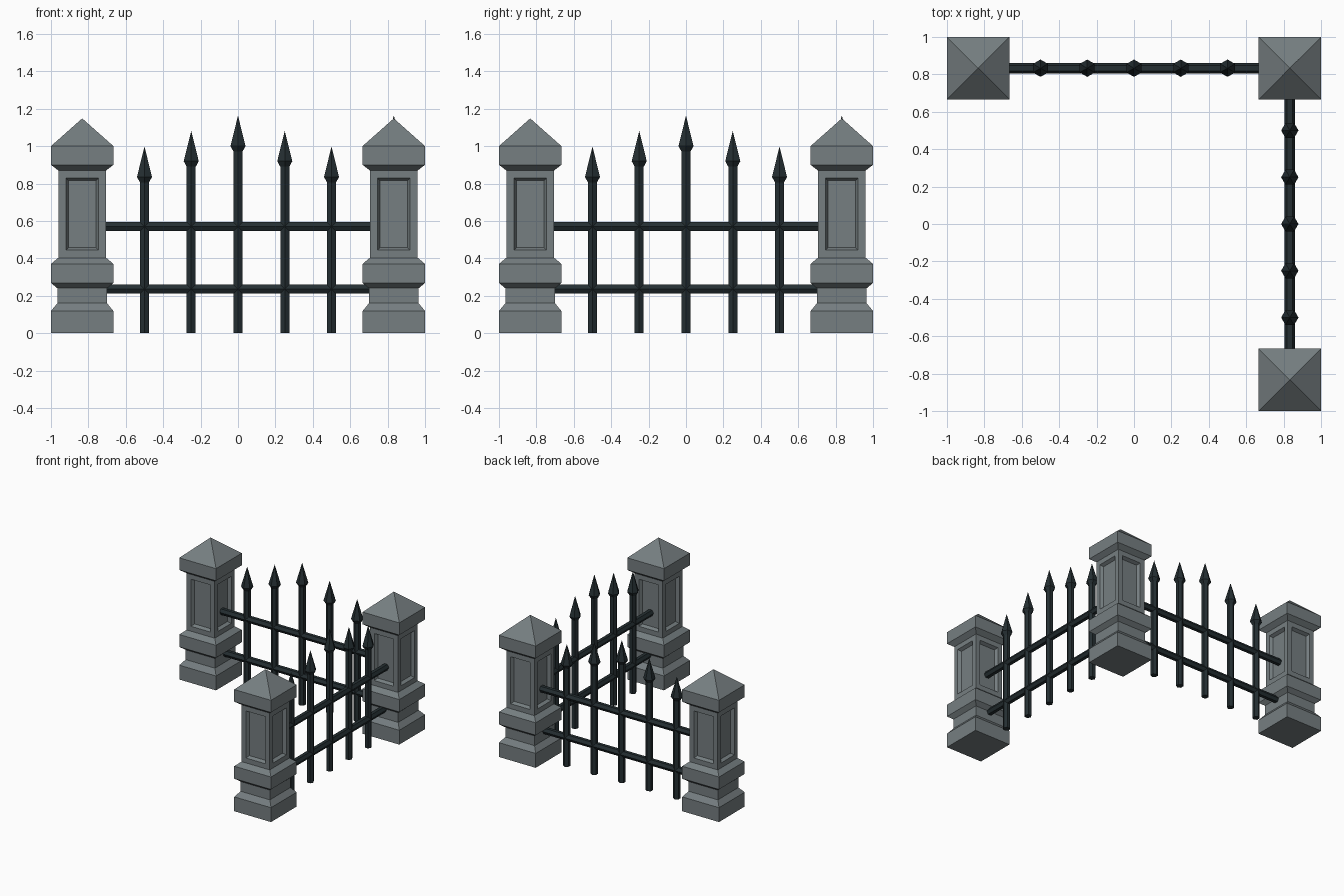
import bpy, bmesh, math
from mathutils import Matrix, Vector

if "Cube" in bpy.data.objects:
    bpy.data.objects.remove(bpy.data.objects["Cube"])


def material(name, color):
    m = bpy.data.materials.new(name)
    m.diffuse_color = (*color, 1)
    m.use_nodes = True
    m.node_tree.nodes["Principled BSDF"].inputs["Base Color"].default_value = m.diffuse_color
    return m


stone = material("stone", (0.18, 0.21, 0.22))
iron = material("iron", (0.018, 0.028, 0.032))
C = 0.833      # post centre offset
R = 0.0278     # bar radius


def lathe(bm, profile, sides, phase, matrix):
    """Stack polygon rings from (radius, z) points; radius 0 makes a tip.
    Returns the side faces grouped by profile band."""
    rings, bands = [], []
    for r, z in profile:
        n = sides if r else 1
        rings.append([bm.verts.new(matrix @ Vector((
            r * math.cos(phase + math.tau * i / sides),
            r * math.sin(phase + math.tau * i / sides), z))) for i in range(n)])
    for a, b in zip(rings, rings[1:]):
        band = []
        for i in range(sides):
            j = (i + 1) % sides
            top = [b[j], b[i]] if len(b) > 1 else [b[0]]
            band.append(bm.faces.new([a[i], a[j]] + top))
        bands.append(band)
    bm.faces.new(rings[0][::-1])
    if len(rings[-1]) > 1:
        bm.faces.new(rings[-1])
    return bands


def finish(bm, name, mat, matrix):
    bmesh.ops.recalc_face_normals(bm, faces=bm.faces)
    mesh = bpy.data.meshes.new(name)
    bm.to_mesh(mesh)
    bm.free()
    mesh.materials.append(mat)
    ob = bpy.data.objects.new(name, mesh)
    ob.matrix_world = matrix
    bpy.context.collection.objects.link(ob)


# stone posts: moulded square column with a recessed panel on each shaft face
POST = [(0.167, 0), (0.167, 0.118), (0.133, 0.16), (0.133, 0.24),
        (0.167, 0.268), (0.167, 0.37), (0.128, 0.403), (0.128, 0.87),
        (0.167, 0.9), (0.167, 1.0), (0, 1.148)]
for name, x, y in (("left_post", -C, C), ("corner_post", C, C), ("front_post", C, -C)):
    bm = bmesh.new()
    bands = lathe(bm, [(h * math.sqrt(2), z) for h, z in POST], 4, math.pi / 4, Matrix())
    shaft = bands[6]
    bm.normal_update()
    bmesh.ops.inset_individual(bm, faces=shaft, thickness=0.057)
    bmesh.ops.inset_individual(bm, faces=shaft, thickness=0.02, depth=-0.025)
    finish(bm, name, stone, Matrix.Translation((x, y, 0)))

# iron fence panels: back run along x, right run along y
for side, place in (("back", Matrix.Translation((0, C, 0))),
                    ("right", Matrix.Translation((C, 0, 0)) @ Matrix.Rotation(math.pi / 2, 4, "Z"))):
    # hexagonal rails
    bm = bmesh.new()
    for z in (0.235, 0.57):
        m = Matrix.Translation((0, 0, z)) @ Matrix.Rotation(math.pi / 2, 4, "Y")
        lathe(bm, [(R, -0.75), (R, 0.75)], 6, math.pi / 2, m)
    finish(bm, side + "_rails", iron, place)

    # spear-topped pickets, tallest in the middle
    bm = bmesh.new()
    for i in range(-2, 3):
        tip = (1.163, 1.082, 0.998)[abs(i)]
        lathe(bm, [(R, 0), (R, tip - 0.192), (0.0463, tip - 0.163), (0, tip)],
              6, math.pi / 2, Matrix.Translation((i * 0.25, 0, 0)))
    finish(bm, side + "_pickets", iron, place)
